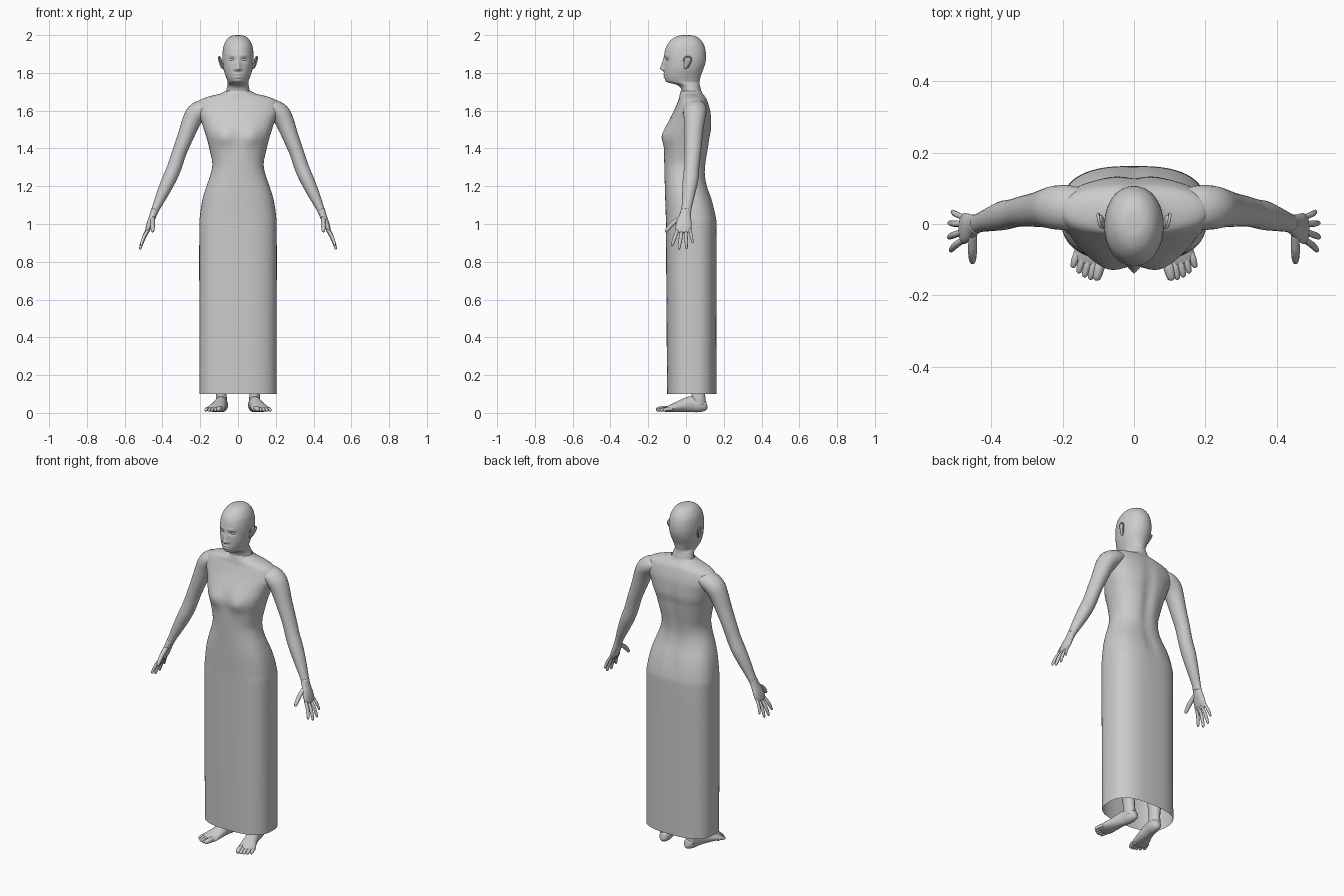
import bpy, bmesh, math
from mathutils import Vector


def spline(rows, k):
    """Catmull-Rom interpolation through tuples, k steps per span."""
    out = []
    for i in range(len(rows) - 1):
        p0, p1, p2 = rows[max(i - 1, 0)], rows[i], rows[i + 1]
        p3 = rows[min(i + 2, len(rows) - 1)]
        for j in range(k):
            t = j / k
            out.append(tuple(0.5 * (2 * b + (c - a) * t + (2 * a - 5 * b + 4 * c - d) * t * t
                                    + (3 * b - a - 3 * c + d) * t ** 3)
                             for a, b, c, d in zip(p0, p1, p2, p3)))
    return out + [tuple(rows[-1])]


def skin(name, rings, cap_start=True, cap_end=True, mirror=False):
    """Bridge a list of vertex rings into a smooth surface."""
    bm = bmesh.new()
    vs = [[bm.verts.new(p) for p in r] for r in rings]
    n = len(rings[0])
    for a, b in zip(vs, vs[1:]):
        for i in range(n):
            bm.faces.new((a[i], a[(i + 1) % n], b[(i + 1) % n], b[i]))
    if cap_start:
        bm.faces.new(vs[0])
    if cap_end:
        bm.faces.new(vs[-1])
    bmesh.ops.recalc_face_normals(bm, faces=bm.faces)
    for f in bm.faces:
        f.smooth = True
    me = bpy.data.meshes.new(name)
    bm.to_mesh(me)
    bm.free()
    ob = bpy.data.objects.new(name, me)
    bpy.context.collection.objects.link(ob)
    if mirror:
        ob.modifiers.new("mirror", 'MIRROR').use_mirror_merge = False
    return ob


def spow(v, e):
    return math.copysign(abs(v) ** e, v)


def stack(rows, k, n, deform=None):
    """Horizontal superellipse rings from (z, front y, back y, half width, exponent)."""
    rings = []
    for z, yf, yb, hw, e in spline(rows, k):
        ring = []
        for i in range(n):
            t = 2 * math.pi * i / n
            p = Vector((hw * spow(math.cos(t), 2 / e),
                        (yf + yb) / 2 + (yb - yf) / 2 * spow(math.sin(t), 2 / e), z))
            ring.append(deform(p, math.sin(t)) if deform else p)
        rings.append(ring)
    return rings


def tube(name, rows, ref, k=4, n=16):
    """Mirrored limb from (x, y, z, radius along ref, other radius)."""
    rows = spline(rows, k)
    rings = []
    for i, r in enumerate(rows):
        d = Vector(rows[min(i + 1, len(rows) - 1)][:3]) - Vector(rows[max(i - 1, 0)][:3])
        d.normalize()
        u = Vector(ref)
        u = (u - d * u.dot(d)).normalized()
        w = d.cross(u)
        rings.append([Vector(r[:3]) + u * r[3] * math.cos(2 * math.pi * j / n)
                      + w * r[4] * math.sin(2 * math.pi * j / n) for j in range(n)])
    return skin(name, rings, mirror=True)


def digit(name, a, b, r, bend=(0, 0, 0), ref=(0, 1, 0)):
    """Finger or toe with a rounded tip."""
    a, b, bend = Vector(a), Vector(b), Vector(bend)
    rows = []
    for t, s in ((0, 1), (.3, .95), (.5, 1), (.75, .88), (.92, .7), (.98, .42), (1, .1)):
        p = a.lerp(b, t) + bend * math.sin(math.pi * t)
        rows.append((*p, r * s, r * s))
    return tube(name, rows, ref, k=2, n=10)


def bump(p, x, z, sx, sz):
    return math.exp(-((abs(p.x) - x) / sx) ** 2 - ((p.z - z) / sz) ** 2)


# Dress: collar, shoulders, bust, waist and straight open skirt
def dress_shape(p, s):
    if s < 0:
        p.y -= -s * (0.014 * bump(p, .075, 1.465, .045, .05) - 0.006 * bump(p, 0, 1.46, .03, .06))
    else:
        p.y -= s * (0.012 * bump(p, 0, 1.42, .03, .2) + 0.008 * bump(p, 0, 1.12, .025, .08))
    return p


dress = [(1.705, -.028, .082, .068, 2), (1.69, -.032, .09, .095, 2), (1.672, -.036, .104, .165, 2.1),
         (1.65, -.042, .115, .205, 2.2), (1.60, -.064, .13, .218, 2.2), (1.55, -.09, .135, .197, 2.3),
         (1.50, -.112, .135, .18, 2.4), (1.455, -.122, .127, .166, 2.4), (1.40, -.118, .12, .152, 2.3),
         (1.32, -.115, .107, .136, 2.3), (1.26, -.114, .103, .146, 2.3), (1.20, -.112, .113, .167, 2.4),
         (1.13, -.11, .137, .188, 2.5), (1.04, -.107, .158, .202, 2.6), (.95, -.106, .162, .205, 2.7),
         (.50, -.103, .162, .205, 2.7), (.10, -.10, .162, .205, 2.7)]
skin("dress", stack(dress, 4, 64, dress_shape), False, False)


# Head and neck with face relief
def face(p, s):
    if s < -.2:
        d = 0.006 * bump(p, 0, 1.865, .012, .022) + 0.013 * bump(p, 0, 1.84, .012, .018)
        d += 0.019 * bump(p, 0, 1.822, .012, .011) + 0.007 * bump(p, .014, 1.818, .007, .007)
        d += 0.007 * bump(p, 0, 1.792, .02, .006) + 0.007 * bump(p, 0, 1.778, .018, .006)
        d += 0.005 * bump(p, 0, 1.757, .018, .010) + 0.004 * bump(p, .03, 1.892, .022, .008)
        d -= 0.009 * bump(p, .031, 1.870, .018, .011)
        d -= 0.003 * bump(p, 0, 1.785, .022, .0025)
        p.y -= d
    return p


head = [(2.0, -.008, .012, .008, 2), (1.996, -.04, .045, .034, 2), (1.98, -.073, .073, .057, 2),
        (1.95, -.099, .094, .074, 2.1), (1.915, -.112, .104, .081, 2.1), (1.88, -.115, .106, .083, 2.1),
        (1.85, -.115, .102, .081, 2.1), (1.82, -.115, .092, .077, 2.1), (1.79, -.114, .08, .068, 2.1),
        (1.765, -.108, .074, .059, 2.1), (1.75, -.094, .072, .055, 2), (1.735, -.045, .073, .056, 2),
        (1.715, -.026, .078, .06, 2), (1.68, -.02, .085, .069, 2)]
skin("head", stack(head, 7, 72, face), True, False)

# Eyes
bm = bmesh.new()
bmesh.ops.create_uvsphere(bm, u_segments=16, v_segments=10, radius=.0125)
rings_me = bpy.data.meshes.new("eye")
for f in bm.faces:
    f.smooth = True
for v in bm.verts:
    v.co = Vector((v.co.x * 1.2 + .031, v.co.y - .092, v.co.z * .75 + 1.87))
bm.to_mesh(rings_me)
bm.free()
eye = bpy.data.objects.new("eye", rings_me)
bpy.context.collection.objects.link(eye)
eye.modifiers.new("mirror", 'MIRROR').use_mirror_merge = False

# Ears: flat lobe with a curled rim
tube("ear", [(.078, -.004, 1.822, .004, .004), (.083, -.002, 1.830, .010, .006), (.088, .004, 1.85, .015, .006),
             (.093, .009, 1.87, .017, .006), (.094, .011, 1.881, .012, .005), (.093, .011, 1.885, .003, .002)],
     (0, 1, 0))
tube("ear_rim", [(.085, -.012, 1.862, .003, .003), (.094, -.006, 1.880, .004, .004), (.099, .012, 1.886, .004, .004),
                 (.101, .027, 1.876, .004, .004), (.097, .024, 1.855, .004, .004), (.087, .008, 1.828, .004, .004)],
     (1, 0, .1), n=8)

# Arms
tube("arm", [(.13, .045, 1.625, .05, .03), (.18, .046, 1.612, .062, .048), (.222, .046, 1.585, .061, .053),
             (.248, .044, 1.54, .054, .049), (.275, .04, 1.47, .048, .043), (.31, .036, 1.38, .043, .038),
             (.337, .03, 1.30, .040, .038), (.365, .024, 1.235, .041, .037), (.40, .014, 1.16, .034, .031),
             (.432, .004, 1.09, .027, .022), (.446, -.002, 1.055, .027, .019)], (0, 1, 0), n=24)

# Hands
tube("palm", [(.440, .000, 1.075, .026, .020), (.452, -.005, 1.04, .032, .018), (.464, -.010, 1.01, .040, .017),
              (.475, -.013, .98, .043, .014), (.482, -.013, .96, .038, .010), (.485, -.013, .953, .02, .005)],
     (0, 1, 0))
fingers = {"index_finger": (-.043, .972, -.076, .883, .0095), "middle_finger": (-.022, .968, -.038, .864, .0098),
           "ring_finger": (-.001, .97, .003, .868, .0092), "little_finger": (.018, .98, .036, .898, .0082)}
for name, (y0, z0, y1, z1, r) in fingers.items():
    digit(name, (.474, y0, z0), (.519 - (z1 - .864) * .3, y1, z1), r, (.006, 0, 0))
digit("thumb", (.452, -.022, 1.035), (.452, -.109, .957), .0125, (0, -.008, .004), (1, 0, 0))

# Ankles and feet
tube("ankle", [(.088, .068, .04, .026, .036), (.088, .066, .075, .029, .037), (.089, .064, .11, .028, .036),
               (.093, .062, .22, .038, .045)], (1, 0, 0))
tube("foot", [(.078, .112, .035, .006, .009), (.079, .103, .035, .022, .025), (.083, .07, .041, .031, .038),
              (.091, .025, .046, .032, .042), (.104, -.035, .034, .040, .030), (.118, -.083, .023, .048, .019),
              (.125, -.108, .018, .044, .013), (.127, -.117, .017, .03, .008)], (1, 0, 0), n=20)
for i, r in enumerate((.0155, .0115, .011, .0105, .0105)):
    t = i / 4
    digit("toe_%d" % (i + 1), (.09 + .066 * t, -.088 + .015 * t, .02),
          (.106 + .066 * t, -.158 + .036 * t * t, .004 + r * .8), r, (0, 0, .004), (1, 0, 0))
